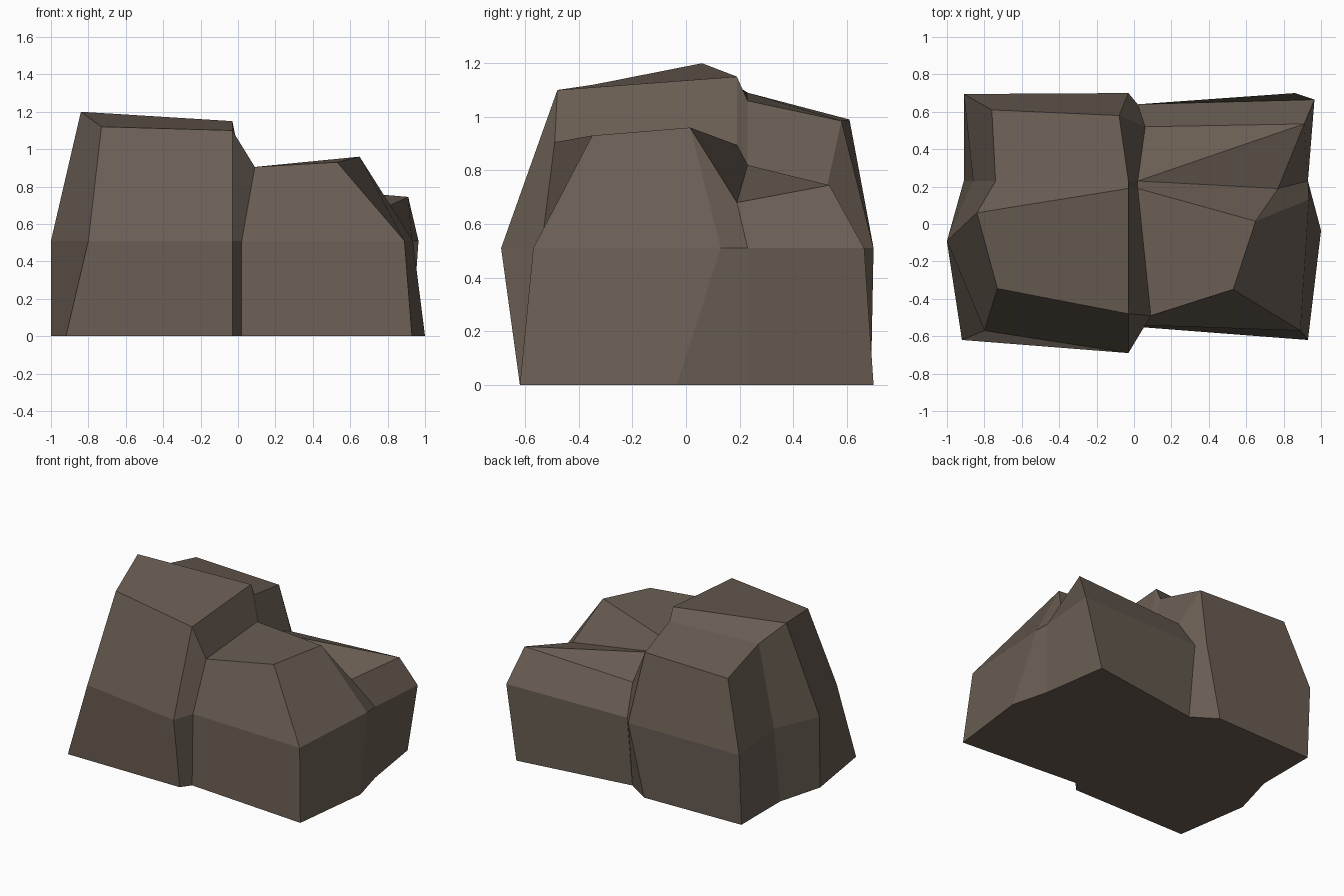
import bpy
import bmesh

if "Cube" in bpy.data.objects:
    bpy.data.objects.remove(bpy.data.objects["Cube"])

# One flat stone colour
stone = bpy.data.materials.new("brown_stone")
stone.diffuse_color = (0.144, 0.112, 0.087, 1.0)
stone.use_nodes = True
stone.node_tree.nodes["Principled BSDF"].inputs["Base Color"].default_value = stone.diffuse_color

# Footprint and waist outlines (x, y), counter-clockwise from the front left;
# the close pairs form the crevices between the lumps
base_outline = [(-.92, -.62), (-.03, -.62), (.02, -.55), (.93, -.62),
                (1.0, -.035), (.93, .23),
                (.86, .70), (.02, .58), (-.15, .69), (-.91, .67),
                (-.91, .23), (-1.0, -.095)]
waist_outline = [(-.80, -.57), (-.03, -.69), (.02, -.54), (.89, -.57),
                 (.935, .13), (.93, .23),
                 (.965, .665), (.02, .64), (-.03, .70), (-.91, .695),
                 (-.86, .23), (-1.0, -.09)]

# Crown: four rows from front to back, each from left to right
crown_rows = [
    [(-.73, -.345, 1.12), (-.03, -.48, 1.10), (.09, -.49, .905), (.53, -.35, .93)],
    [(-.84, .06, 1.20), (-.03, .19, 1.15), (.02, .19, .895), (.65, .015, .96)],
    [(-.74, .23, 1.09), (-.03, .23, 1.06), (.02, .23, .82), (.77, .19, .68)],
    [(-.76, .61, .99), (-.08, .58, .985), (.06, .52, .71), (.91, .535, .745)],
]

bm = bmesh.new()
base = [bm.verts.new((x, y, 0)) for x, y in base_outline]
waist = [bm.verts.new((x, y, .51)) for x, y in waist_outline]
crown = [[bm.verts.new(p) for p in row] for row in crown_rows]
rim = (crown[0] + [crown[1][3], crown[2][3]] + crown[3][::-1]
       + [crown[2][0], crown[1][0]])


def bridge(lower, upper):
    n = len(lower)
    for i in range(n):
        j = (i + 1) % n
        bm.faces.new((lower[i], lower[j], upper[j], upper[i]))


# Sides, crown and underside
bridge(base, waist)
bridge(waist, rim)
for r in range(3):
    for c in range(3):
        bm.faces.new((crown[r][c], crown[r][c + 1],
                      crown[r + 1][c + 1], crown[r + 1][c]))
bm.faces.new(base[::-1])

# Fold the low back right lump along its ridge
bmesh.ops.connect_verts(bm, verts=[crown[2][2], crown[3][3]])

mesh = bpy.data.meshes.new("boulder")
bm.to_mesh(mesh)
bm.free()
mesh.materials.append(stone)
boulder = bpy.data.objects.new("boulder", mesh)
bpy.context.collection.objects.link(boulder)
